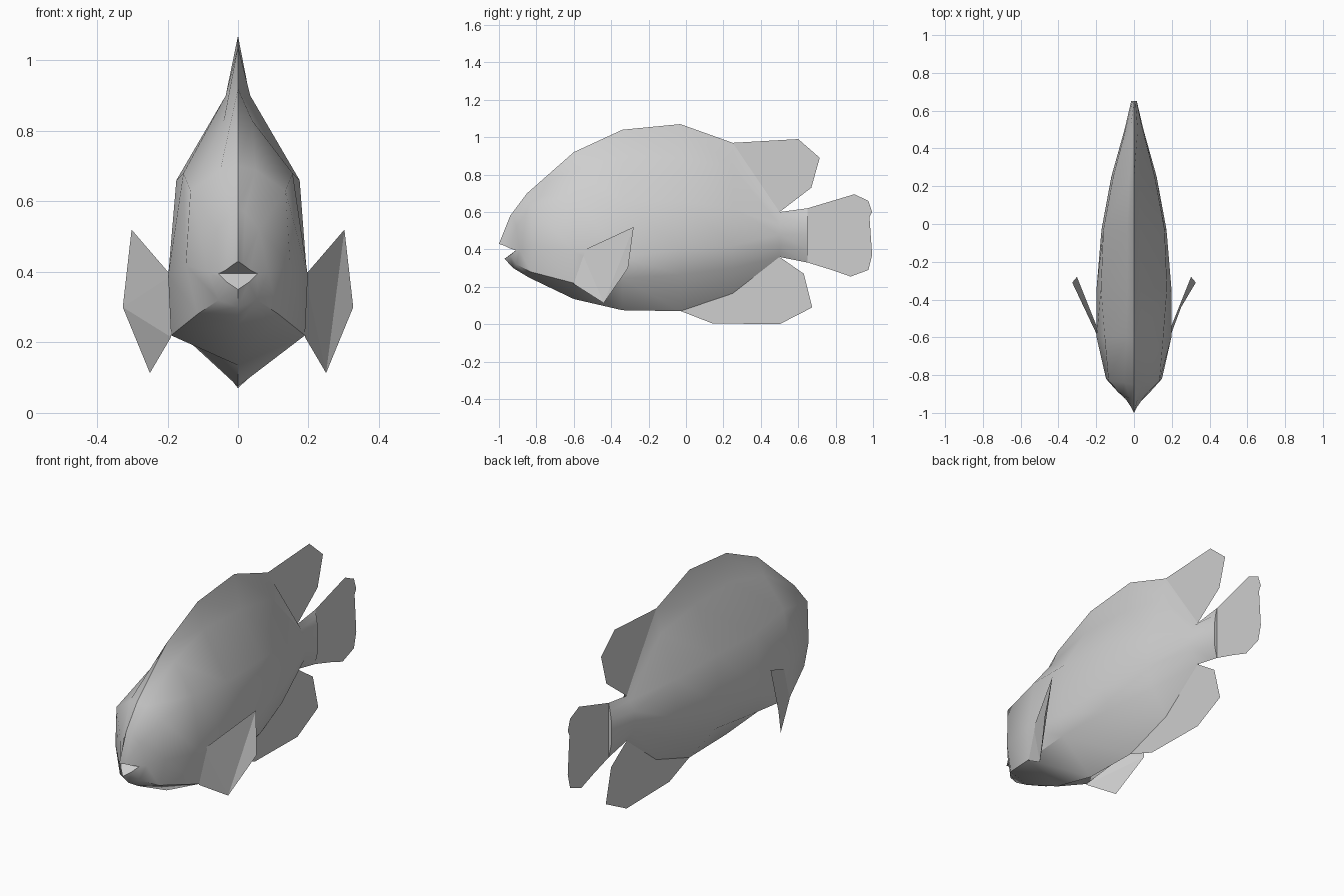
import bpy, bmesh, math

if "Cube" in bpy.data.objects:
    bpy.data.objects.remove(bpy.data.objects["Cube"])

grey = bpy.data.materials.new("pale_grey")
grey.diffuse_color = (0.62, 0.62, 0.62, 1)
grey.use_nodes = True
grey.node_tree.nodes["Principled BSDF"].inputs["Base Color"].default_value = grey.diffuse_color


def make(name, bm, smooth=None):
    me = bpy.data.meshes.new(name)
    bm.to_mesh(me)
    bm.free()
    me.materials.append(grey)
    ob = bpy.data.objects.new(name, me)
    bpy.context.collection.objects.link(ob)
    if smooth:
        bpy.ops.object.select_all(action='DESELECT')
        ob.select_set(True)
        bpy.context.view_layer.objects.active = ob
        bpy.ops.object.shade_smooth_by_angle(angle=math.radians(smooth))
    return ob


# Body cross-sections: y, backward lean of the side, top z,
# then (x, z) of ridge, shoulder, flank and belly edge, then keel z
SECTIONS = [
    (-1.00, .09, .43, .015, .42, .035, .405, .055, .395, .03, .37, .35),
    (-.94, .05, .58, .02, .57, .06, .52, .085, .40, .055, .32, .30),
    (-.85, .03, .70, .05, .69, .135, .63, .148, .42, .115, .28, .25),
    (-.60, 0, .92, .04, .83, .155, .68, .198, .39, .19, .22, .135),
    (-.34, 0, 1.04, .035, .90, .175, .66, .198, .36, .185, .245, .075),
    (-.03, 0, 1.07, .035, .89, .162, .66, .172, .40, .155, .265, .07),
    (.25, 0, .97, .025, .84, .11, .62, .12, .42, .085, .30, .165),
    (.50, 0, .60, .02, .58, .045, .53, .05, .48, .04, .42, .36),
    (.65, 0, .62, .008, .58, .015, .53, .015, .48, .015, .40, .33),
]
LEAN = (0, .33, .67, 1, .67, .33)

bm = bmesh.new()
rings = []
for s in SECTIONS:
    half = [(0, s[2])] + [(s[i], s[i + 1]) for i in (3, 5, 7, 9)] + [(0, s[11])]
    pts = [(x, s[0] + s[1] * k, z) for (x, z), k in zip(half, LEAN)]
    pts += [(-x, y, z) for x, y, z in reversed(pts[1:-1])]
    rings.append([bm.verts.new(p) for p in pts])
for a, b in zip(rings, rings[1:]):
    for i in range(10):
        j = (i + 1) % 10
        bm.faces.new((a[i], a[j], b[j], b[i]))
bm.faces.new(rings[-1])
# open mouth: upper and lower palate folded in to the mouth corners
m = rings[0]
bm.faces.new((m[7], m[8], m[9], m[0], m[1], m[2], m[3]))
bm.faces.new((m[3], m[4], m[5], m[6], m[7]))
bmesh.ops.recalc_face_normals(bm, faces=bm.faces)
make("body", bm, 42)


def sheet(name, points):
    bm = bmesh.new()
    f = bm.faces.new([bm.verts.new(p) for p in points])
    bmesh.ops.triangulate(bm, faces=[f])
    return make(name, bm)


def mid_fin(name, outline):
    return sheet(name, [(0, y, z) for y, z in outline])


# Fins along the centre line
mid_fin("dorsal_fin", [(.25, .97), (.60, .99), (.715, .89), (.67, .73), (.50, .60), (.25, .80)])
mid_fin("tail_fin", [(.50, .60), (.65, .62), (.90, .695), (.975, .66), (.995, .60), (.925, .47),
                     (.995, .37), (.975, .29), (.88, .255), (.78, .29), (.65, .33), (.50, .36)])
mid_fin("anal_fin", [(-.04, .075), (.14, .005), (.50, 0), (.675, .09), (.63, .27),
                     (.50, .36), (.25, .20)])

# Side fins, flaring backwards
for side, label in ((1, "right"), (-1, "left")):
    sheet(label + "_side_fin", [(side * x, y, z) for x, y, z in (
        (.19, -.56, .39), (.302, -.28, .52), (.327, -.31, .30),
        (.25, -.44, .113), (.19, -.60, .215))])
